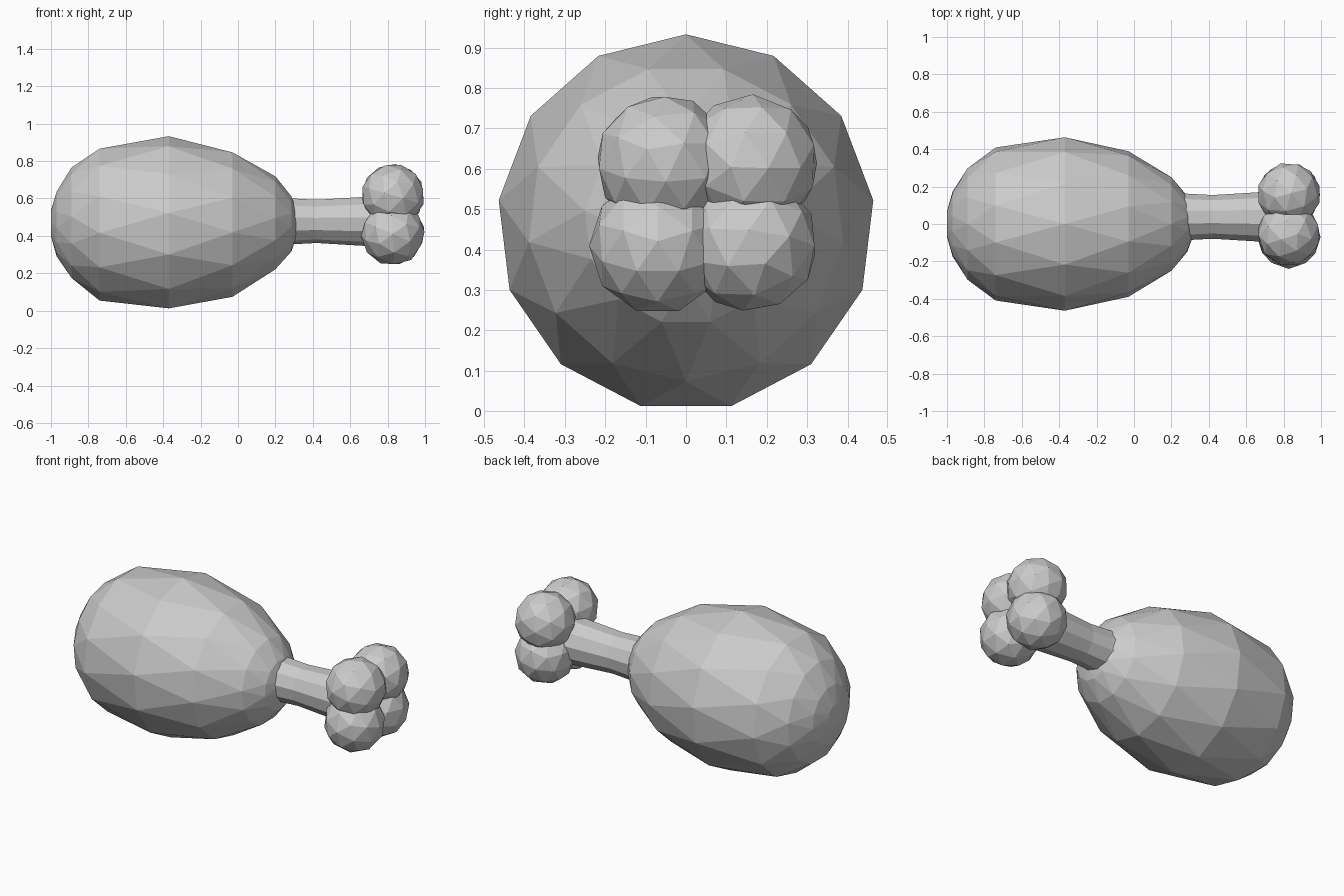
import bpy, bmesh, math
from mathutils import Matrix, Euler

if "Cube" in bpy.data.objects:
    bpy.data.objects.remove(bpy.data.objects["Cube"])


def finish(name, bm):
    bmesh.ops.recalc_face_normals(bm, faces=bm.faces)
    mesh = bpy.data.meshes.new(name)
    bm.to_mesh(mesh)
    bm.free()
    obj = bpy.data.objects.new(name, mesh)
    bpy.context.collection.objects.link(obj)
    return obj


def add_rings(bm, profile, sides, cy, cz, stagger):
    """Rings of vertices around the x axis, one per (x, radius)."""
    rings = []
    for i, (x, r) in enumerate(profile):
        turn = 0.5 * (i % 2) if stagger else 0.0
        angles = [2 * math.pi * (k + turn + 0.25) / sides for k in range(sides)]
        rings.append([bm.verts.new((x, cy + r * math.cos(a), cz + r * math.sin(a)))
                      for a in angles])
    return rings


# Meat: egg-shaped faceted body, hull of staggered rings
bm = bmesh.new()
add_rings(bm, [(-1.0, 0.07), (-0.97, 0.175), (-0.89, 0.30), (-0.74, 0.412),
               (-0.37, 0.467), (-0.03, 0.392), (0.20, 0.252), (0.285, 0.15),
               (0.31, 0.08)], 13, 0.0, 0.466, True)
bmesh.ops.convex_hull(bm, input=bm.verts)
finish("meat", bm)

# Bone shaft: slightly waisted rod
bm = bmesh.new()
rings = add_rings(bm, [(0.20, 0.135), (0.29, 0.125), (0.42, 0.118),
                       (0.65, 0.132), (0.80, 0.14)], 11, 0.038, 0.48, False)
for a, b in zip(rings, rings[1:]):
    for k in range(len(a)):
        n = (k + 1) % len(a)
        bm.faces.new((a[k], a[n], b[n], b[k]))
bm.faces.new(rings[0])
bm.faces.new(rings[-1])
finish("bone_shaft", bm)

# Bone end: four overlapping faceted knobs
for i, (y, z) in enumerate([(-0.07, 0.41), (0.158, 0.415), (-0.055, 0.615), (0.16, 0.615)]):
    bm = bmesh.new()
    place = Matrix.Translation((0.828, y, z)) @ Euler((0.6 * i, 0.4 + 0.3 * i, 0.5 * i)).to_matrix().to_4x4()
    bmesh.ops.create_icosphere(bm, subdivisions=2, radius=0.17, matrix=place)
    finish(f"bone_knob_{i + 1}", bm)
